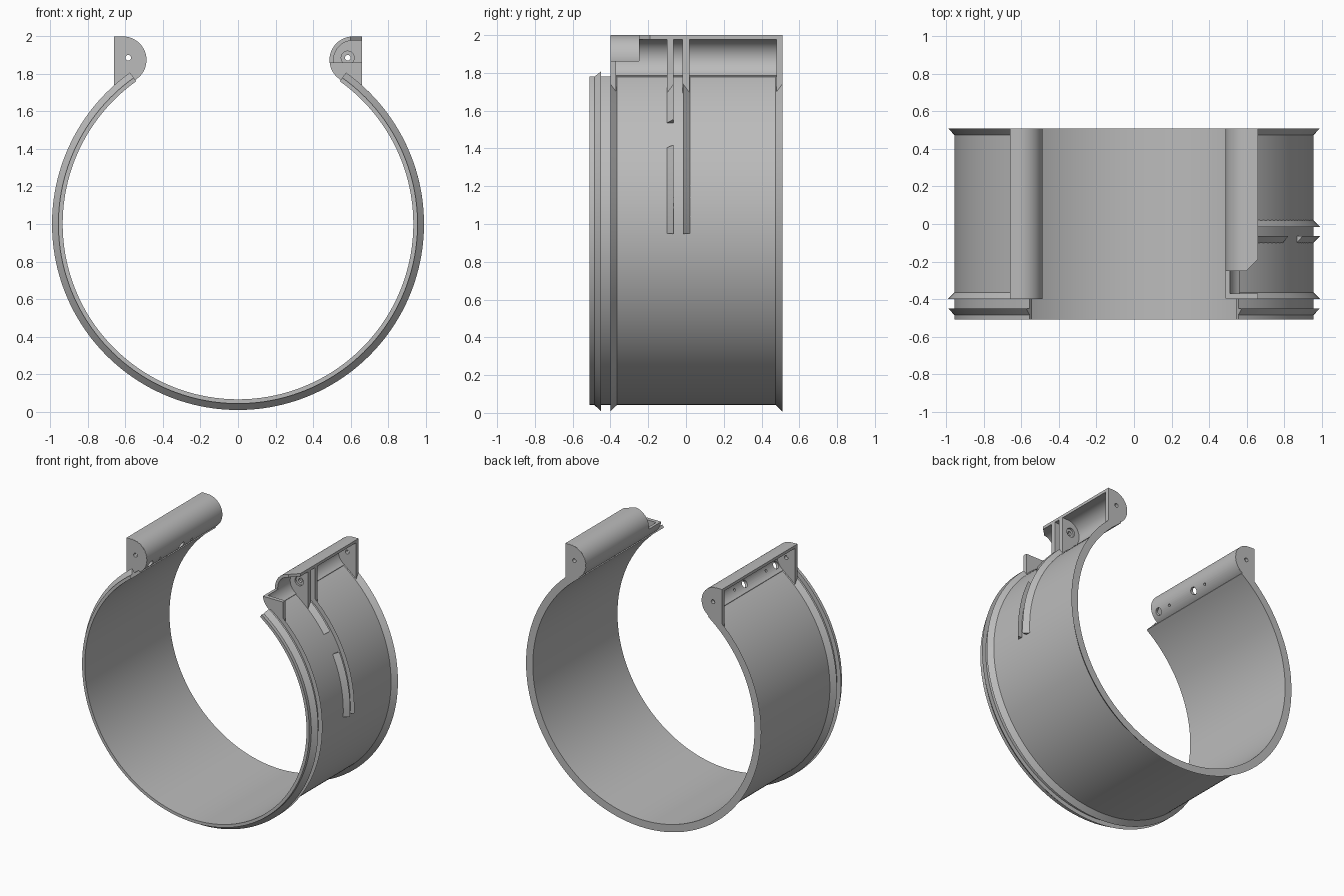
import bpy, bmesh, math
from mathutils import Vector, Matrix

old = bpy.data.objects.get("Cube")
if old:
    bpy.data.objects.remove(old)

grey = bpy.data.materials.new("plain grey")
grey.use_nodes = True
grey.diffuse_color = (0.5, 0.5, 0.5, 1)
grey.node_tree.nodes["Principled BSDF"].inputs["Base Color"].default_value = (0.5, 0.5, 0.5, 1)

CENTRE_Z = 1.0
SHELL_IN, SHELL_OUT, RIM = 0.935, 0.958, 0.992
END = 54.5                      # opening edge, degrees above horizontal
HX, HZ, HR = 0.613, 1.875, 0.125  # rounded lug centre and radius
LUG_X = 0.66
BACK, FRONT, LUG_FRONT = 0.51, -0.51, -0.40


def finish(name, bm):
    bmesh.ops.recalc_face_normals(bm, faces=bm.faces)
    mesh = bpy.data.meshes.new(name)
    bm.to_mesh(mesh)
    bm.free()
    mesh.materials.append(grey)
    ob = bpy.data.objects.new(name, mesh)
    bpy.context.collection.objects.link(ob)
    return ob


def loft(name, rings):
    """Skin a list of equal closed loops and cap both ends."""
    bm = bmesh.new()
    loops = [[bm.verts.new(p) for p in ring] for ring in rings]
    n = len(loops[0])
    for a, b in zip(loops, loops[1:]):
        for i in range(n):
            j = (i + 1) % n
            bm.faces.new((a[i], a[j], b[j], b[i]))
    bm.faces.new(loops[0])
    bm.faces.new(loops[-1])
    return finish(name, bm)


def band(name, section, start, stop):
    """Sweep a (radius, y) section around the ring axis."""
    steps = max(4, int(abs(stop - start) / 2))
    rings = []
    for i in range(steps + 1):
        a = math.radians(start + (stop - start) * i / steps)
        rings.append([(r * math.cos(a), y, CENTRE_Z + r * math.sin(a)) for r, y in section])
    return loft(name, rings)


def prism(name, outline, y0, y1):
    return loft(name, [[(x, y, z) for x, z in outline] for y in (y0, y1)])


def cylinder(centre, axis, radius, depth):
    bm = bmesh.new()
    turn = Vector((0, 0, 1)).rotation_difference(Vector(axis)).to_matrix().to_4x4()
    bmesh.ops.create_cone(bm, cap_ends=True, segments=24, radius1=radius, radius2=radius,
                          depth=depth, matrix=Matrix.Translation(centre) @ turn)
    return finish("hole_cutter", bm)


def cut(ob, cutter):
    cutter.hide_render = True
    mod = ob.modifiers.new("cut", 'BOOLEAN')
    mod.operation = 'DIFFERENCE'
    mod.object = cutter
    bpy.context.view_layer.objects.active = ob
    bpy.ops.object.modifier_apply(modifier=mod.name)
    bpy.data.objects.remove(cutter)


def arc(radius, a0, a1, side, n=24):
    pts = []
    for i in range(n + 1):
        a = math.radians(a0 + (a1 - a0) * i / n)
        pts.append((side * (HX - radius * math.cos(a)), HZ + radius * math.sin(a)))
    return pts


parts = []

# Open ring and its wedge-shaped rims
first, last = END, -180 - END
parts.append(band("ring_shell", [(SHELL_IN, FRONT), (SHELL_OUT, FRONT),
                                 (SHELL_OUT, BACK), (SHELL_IN, BACK)], first, last))


def wedge(name, tip_y, base_y, start=first, stop=last):
    root = SHELL_OUT - 0.01
    parts.append(band(name, [(root, tip_y), (RIM, tip_y), (SHELL_OUT, base_y),
                             (root, base_y)], start, stop))


wedge("front_rim", -0.45, -0.485)
wedge("middle_rim", LUG_FRONT, -0.365)
wedge("back_rim", BACK, 0.475)

# Short guide ribs on the left flank, one of them interrupted
wedge("guide_rib_back", -0.015, 0.02, END, -3)
wedge("guide_rib_front_lower", -0.065, -0.10, 25, -3)
wedge("guide_rib_front_upper", -0.065, -0.10, END, 34)

# Hollow rounded lugs with end plates, open on the outer side
for side, label in ((1, "left"), (-1, "right")):
    skin = ([(side * LUG_X, 2.0)] + arc(HR, 90, -60, side)
            + arc(HR - 0.022, -60, 90, side) + [(side * LUG_X, 1.978)])
    wall = prism(label + "_lug_wall", skin, LUG_FRONT + 0.002, BACK - 0.002)
    drop = CENTRE_Z + math.sqrt(SHELL_OUT ** 2 - LUG_X ** 2) - 0.01
    face = [(side * LUG_X, 2.0)] + arc(HR - 0.001, 90, -60, side) + [(side * LUG_X, drop)]
    spans = {"front_plate": (LUG_FRONT, -0.37), "back_plate": (0.48, BACK)}
    if side > 0:
        spans["front_web"] = (-0.10, -0.065)
        spans["back_web"] = (-0.018, 0.018)
    plates = {k: prism(label + "_lug_" + k, face, *v) for k, v in spans.items()}

    # Pin holes through every plate
    pin = Vector((side * 0.585, 0, 1.887))
    for plate in plates.values():
        cut(plate, cylinder(pin, (0, 1, 0), 0.015, 3))

    if side > 0:
        # Counterbores in the webs
        cut(plates["front_web"], cylinder(pin + Vector((0, -0.10, 0)), (0, 1, 0), 0.035, 0.03))
        cut(plates["back_web"], cylinder(pin + Vector((0, 0.018, 0)), (0, 1, 0), 0.035, 0.03))
        # Notch at the front with a chamfered corner
        plan = [(0.4, -0.45), (0.8, -0.45), (0.8, -0.05), (0.6, -0.25), (0.4, -0.25)]
        for ob in (wall, plates["front_plate"]):
            cut(ob, loft("notch_cutter", [[(x, y, z) for x, y in plan] for z in (1.862, 2.1)]))
    else:
        # Screw and peg holes through the rounded wall
        a = math.radians(-28)
        axis = Vector((math.cos(a), 0, math.sin(a)))
        spot = Vector((-HX, 0, HZ)) + axis * HR
        for y, r in ((0.04, 0.027), (-0.335, 0.027), (0.16, 0.01), (-0.22, 0.01)):
            cut(wall, cylinder(spot + Vector((0, y, 0)), axis, r, 0.1))
    parts += [wall, *plates.values()]

# Smooth curves, crisp edges
bpy.ops.object.select_all(action='DESELECT')
for ob in parts:
    ob.select_set(True)
bpy.context.view_layer.objects.active = parts[0]
bpy.ops.object.shade_smooth_by_angle(angle=math.radians(30))
